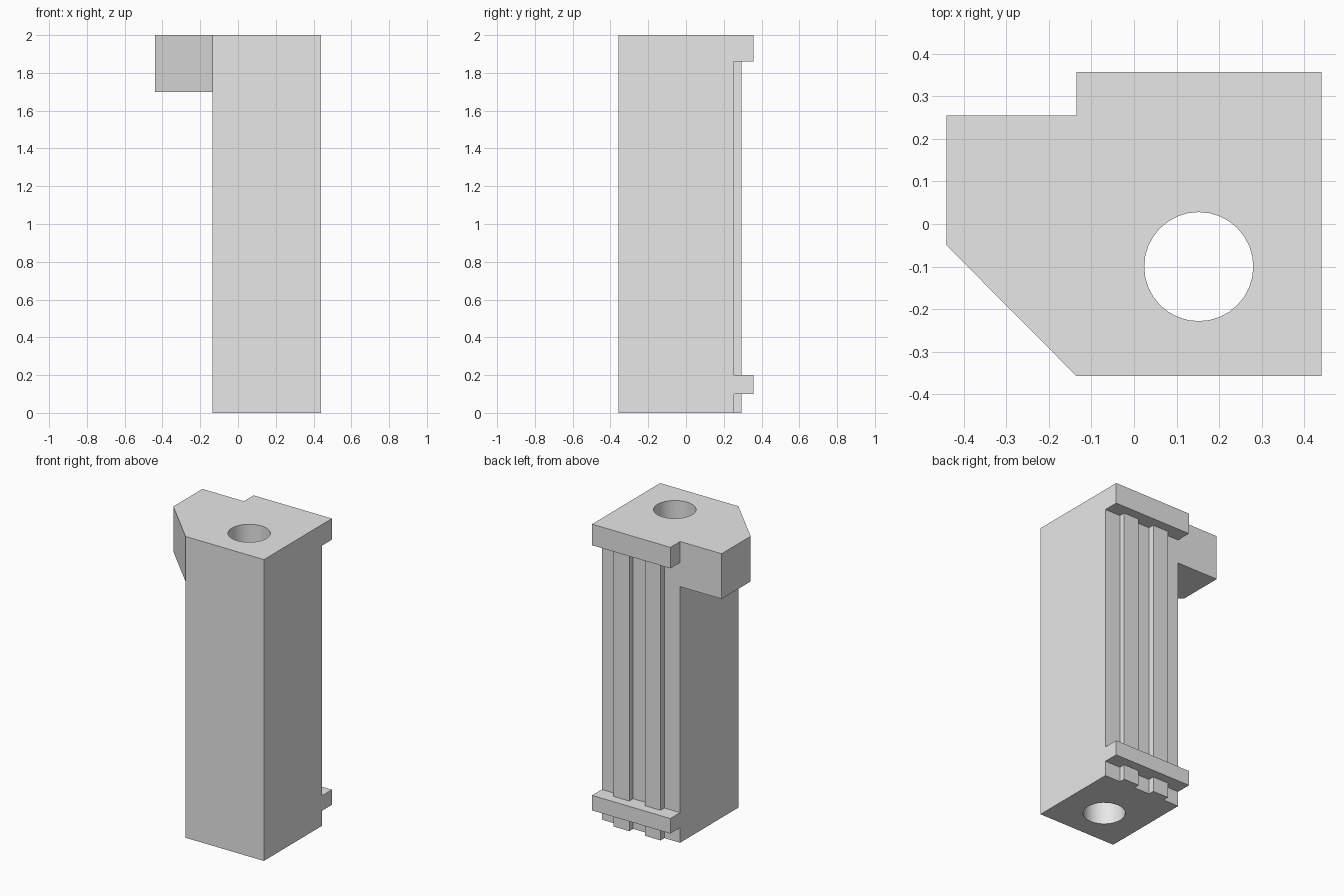
import bpy, bmesh, math

if "Cube" in bpy.data.objects:
    bpy.data.objects.remove(bpy.data.objects["Cube"], do_unlink=True)

grey = bpy.data.materials.new("plain grey")
grey.use_nodes = True
grey.diffuse_color = (0.8, 0.8, 0.8, 1)
grey.node_tree.nodes["Principled BSDF"].inputs["Base Color"].default_value = (0.8, 0.8, 0.8, 1)

RIGHT, EDGE, LEFT = -0.44, -0.135, 0.44
FRONT, BACK, RIB, LIP = -0.357, 0.255, 0.295, 0.357


def prism(name, outline, z0, z1):
    """Extrude a flat outline from z0 to z1."""
    bm = bmesh.new()
    face = bm.faces.new([bm.verts.new((x, y, z0)) for x, y in outline])
    new = bmesh.ops.extrude_face_region(bm, geom=[face])["geom"]
    top = [v for v in new if isinstance(v, bmesh.types.BMVert)]
    bmesh.ops.translate(bm, verts=top, vec=(0, 0, z1 - z0))
    bmesh.ops.recalc_face_normals(bm, faces=bm.faces)
    mesh = bpy.data.meshes.new(name)
    bm.to_mesh(mesh)
    bm.free()
    mesh.materials.append(grey)
    obj = bpy.data.objects.new(name, mesh)
    bpy.context.collection.objects.link(obj)
    return obj


def block(name, x0, x1, y0, y1, z0, z1):
    return prism(name, [(x0, y0), (x1, y0), (x1, y1), (x0, y1)], z0, z1)


# Main column
column = block("column", EDGE, LEFT, FRONT, BACK, 0, 2)

# Chamfered side bracket at the top
bracket = prism("bracket", [(EDGE, FRONT), (EDGE, BACK), (RIGHT, BACK), (RIGHT, -0.05)], 1.7, 2)

# Two lips across the back
lips = [block("upper_lip", EDGE, LEFT, BACK, LIP, 1.86, 2),
        block("lower_lip", EDGE, LEFT, BACK, LIP, 0.1, 0.2)]

# Two upright ribs, on the second and fourth of five equal strips
strip = (LEFT - EDGE) / 5
ribs = []
for i in (1, 3):
    x = EDGE + i * strip
    ribs.append(block("rib", x, x + strip, BACK, RIB, 0, 1.86))

# Round bore through the whole column
circle = [(0.152 + 0.128 * math.cos(a), -0.1 + 0.128 * math.sin(a))
          for a in (math.tau * i / 32 for i in range(32))]
bore = prism("bore_cutter", circle, -0.1, 2.1)

# Merge everything into one solid
tools = [(p, "UNION") for p in [bracket] + lips + ribs] + [(bore, "DIFFERENCE")]
for tool, operation in tools:
    tool.hide_render = True
    mod = column.modifiers.new(tool.name, "BOOLEAN")
    mod.operation, mod.object, mod.solver = operation, tool, "EXACT"
bpy.context.view_layer.update()
solid = bpy.data.meshes.new_from_object(column.evaluated_get(bpy.context.evaluated_depsgraph_get()))
column.modifiers.clear()
column.data = solid
for tool, _ in tools:
    bpy.data.objects.remove(tool, do_unlink=True)

# Clear leftover seams on flat faces
bm = bmesh.new()
bm.from_mesh(solid)
bmesh.ops.remove_doubles(bm, verts=bm.verts, dist=0.0001)
bmesh.ops.dissolve_limit(bm, angle_limit=0.01, verts=bm.verts, edges=bm.edges)
bm.to_mesh(solid)
bm.free()

bpy.ops.object.select_all(action="DESELECT")
column.select_set(True)
bpy.context.view_layer.objects.active = column
bpy.ops.object.shade_smooth_by_angle(angle=math.radians(30))
